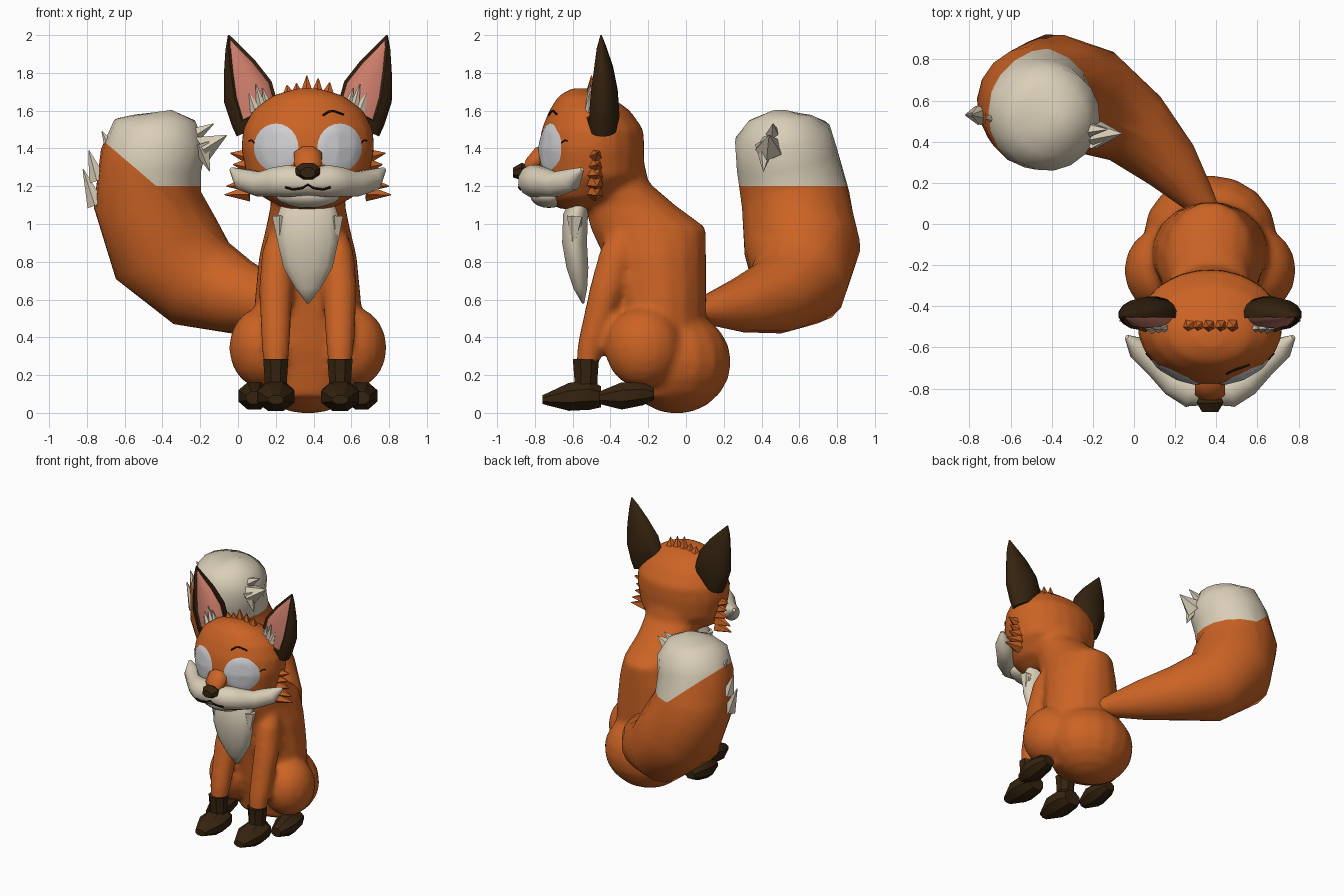
import bpy, bmesh, math
from mathutils import Vector
from mathutils.bvhtree import BVHTree

if "Cube" in bpy.data.objects:
    bpy.data.objects.remove(bpy.data.objects["Cube"], do_unlink=True)

CX = 0.37  # symmetry plane of the body
SIDES = ((-1, "right"), (1, "left"))
UP = (0, 0, 1)


def material(name, rgb):
    m = bpy.data.materials.new(name)
    m.use_nodes = True
    m.diffuse_color = (*rgb, 1)
    bsdf = m.node_tree.nodes["Principled BSDF"]
    bsdf.inputs["Base Color"].default_value = (*rgb, 1)
    bsdf.inputs["Roughness"].default_value = 0.8
    return m


ORANGE = material("orange fur", (0.60, 0.125, 0.018))
BROWN = material("dark brown fur", (0.036, 0.017, 0.005))
CREAM = material("cream fur", (0.70, 0.62, 0.48))
PINK = material("ear pink", (0.62, 0.21, 0.15))
GREY = material("eye pale grey", (0.62, 0.62, 0.64))
BLACK = material("line black", (0.012, 0.006, 0.003))


def select(obs):
    bpy.ops.object.select_all(action='DESELECT')
    for ob in obs:
        ob.select_set(True)
    bpy.context.view_layer.objects.active = obs[0]


def finish(name, bm, mats, angle=60):
    bmesh.ops.recalc_face_normals(bm, faces=bm.faces[:])
    me = bpy.data.meshes.new(name)
    bm.to_mesh(me)
    bm.free()
    for m in mats:
        me.materials.append(m)
    ob = bpy.data.objects.new(name, me)
    bpy.context.collection.objects.link(ob)
    if angle:
        select([ob])
        bpy.ops.object.shade_smooth_by_angle(angle=math.radians(angle))
    return ob


def tube_mesh(path, hint=(1, 0, 0), n=16, axis=None):
    """Loft of elliptical rings; each point is x, y, z, radius along hint, radius across."""
    bm = bmesh.new()
    pts = [Vector(p[:3]) for p in path]
    rings = []
    for i, p in enumerate(path):
        t = Vector(axis) if axis else pts[min(i + 1, len(pts) - 1)] - pts[max(i - 1, 0)]
        t.normalize()
        h = Vector(hint)
        u = (h - t * h.dot(t)).normalized()
        v = t.cross(u)
        ra, rb = p[3], p[-1]
        angles = [2 * math.pi * (k + 0.5) / n for k in range(n)]
        rings.append([bm.verts.new(pts[i] + u * ra * math.cos(a) + v * rb * math.sin(a))
                      for a in angles])
    for a, b in zip(rings, rings[1:]):
        for k in range(n):
            bm.faces.new((a[k], a[(k + 1) % n], b[(k + 1) % n], b[k]))
    bm.faces.new(rings[0])
    bm.faces.new(rings[-1])
    return bm


def tube(name, path, mat, hint=(1, 0, 0), n=16, angle=60, axis=None):
    return finish(name, tube_mesh(path, hint, n, axis), [mat], angle)


def stack(name, rings, mat, n=16):
    """Horizontal rings on the symmetry plane: height, y, half width, half depth."""
    return tube(name, [(CX, y, z, rx, ry) for z, y, rx, ry in rings], mat, n=n, axis=UP)


def ball(name, c, r, mat):
    bm = bmesh.new()
    bmesh.ops.create_uvsphere(bm, u_segments=16, v_segments=10, radius=1)
    bmesh.ops.scale(bm, vec=r, verts=bm.verts)
    bmesh.ops.translate(bm, vec=c, verts=bm.verts)
    return finish(name, bm, [mat])


def spike(name, base, tip, r, mat):
    return tube(name, [(*base, r), (*tip, 0.003)], mat, (0.1, 1, 0.2), 5, 0)


def surface(ob):
    tree = BVHTree.FromPolygons([v.co for v in ob.data.vertices],
                                [p.vertices[:] for p in ob.data.polygons])

    def hit(x, z, lift=0.008):
        p = tree.ray_cast(Vector((x, -3, z)), Vector((0, 1, 0)))[0]
        return (x, (p.y if p else -0.6) - lift, z)
    return hit


# Torso, pelvis and head
body = [stack("body", (
    (0.08, -0.12, 0.24, 0.18), (0.35, -0.13, 0.29, 0.235), (0.6, -0.145, 0.285, 0.255),
    (0.83, -0.165, 0.262, 0.275), (0.98, -0.2, 0.225, 0.31), (1.1, -0.295, 0.2, 0.24),
    (1.22, -0.38, 0.21, 0.185), (1.4, -0.41, 0.24, 0.175)), ORANGE)]
body.append(ball("pelvis", (CX, -0.05, 0.27), (0.325, 0.29, 0.275), ORANGE))
head = stack("head", (
    (1.08, -0.58, 0.12, 0.10), (1.14, -0.54, 0.24, 0.21), (1.25, -0.50, 0.325, 0.275),
    (1.4, -0.50, 0.355, 0.282), (1.5, -0.495, 0.347, 0.272), (1.6, -0.51, 0.295, 0.216),
    (1.68, -0.54, 0.19, 0.135), (1.718, -0.56, 0.06, 0.045)), ORANGE, 20)
face = surface(head)
body.append(head)

# Muzzle sweeping from cheek tip to cheek tip, with two full lobes in front
half = ((0.405, -0.55, 1.29, 0.012), (0.345, -0.605, 1.235, 0.06), (0.25, -0.69, 1.21, 0.068),
        (0.17, -0.765, 1.222, 0.08), (0.1, -0.805, 1.228, 0.088))
row = [(CX - d, y, z, r) for d, y, z, r in half] + [(CX, -0.81, 1.222, 0.072)]
row += [(CX + d, y, z, r) for d, y, z, r in reversed(half)]
lip = surface(tube("muzzle", row, CREAM, (0, 0, 1), 12))
ball("chin", (CX, -0.725, 1.15), (0.17, 0.1, 0.065), CREAM)
tube("snout_bridge", [(CX, -0.71, 1.4, 0.045, 0.03), (CX, -0.765, 1.365, 0.08, 0.055),
                      (CX, -0.82, 1.315, 0.078, 0.042), (CX, -0.85, 1.28, 0.045, 0.02)],
     ORANGE, n=8)
tube("nose", [(CX, -0.83, 1.275, 0.052, 0.035), (CX, -0.87, 1.278, 0.07, 0.05),
              (CX, -0.915, 1.272, 0.042, 0.028)], BROWN, n=8, angle=30, axis=(0, -1, 0))
mouth = ((-0.12, 1.195), (-0.08, 1.183), (-0.03, 1.19), (0, 1.21),
         (0.03, 1.19), (0.08, 1.183), (0.12, 1.195))
tube("mouth_line", [(*lip(CX + d, z, 0.002), 0.007) for d, z in mouth], BLACK, UP, 5)


# Eyes: thin discs laid over the face
def eye(name, cx, cz, rx, rz):
    bm = bmesh.new()
    n, steps = 24, 5
    last = None
    for j in range(steps + 1):
        f = max(j / steps, 0.02)
        lift = 0.009 if j < steps else 0.002
        ring = []
        for k in range(n):
            a = 2 * math.pi * k / n
            ring.append(bm.verts.new(face(cx + rx * f * math.cos(a),
                                          cz + rz * f * math.sin(a), lift)))
        if last:
            for k in range(n):
                bm.faces.new((last[k], last[(k + 1) % n], ring[(k + 1) % n], ring[k]))
        else:
            bm.faces.new(ring)
        last = ring
    ob = finish(name, bm, [GREY])
    if ob.data.polygons[0].normal.y > 0:
        ob.data.flip_normals()


for s, side in SIDES:
    eye(side + "_eye", CX + s * 0.168, 1.405, 0.118, 0.127)
    lash = [(0.285, 1.43), (0.3, 1.445), (0.312, 1.44)]
    tube(side + "_lash", [(*face(CX + s * d, z, 0.003), 0.004) for d, z in lash],
         BLACK, UP, 5)
brow = [(0.08, 1.575), (0.11, 1.595), (0.135, 1.6), (0.19, 1.58)]
tube("left_brow", [(*face(CX + d, z, 0.003), 0.006) for d, z in brow], BLACK, UP, 5)

for s, side in SIDES:
    # Ear, opening forward and inward with a sunken pink lining
    bm = tube_mesh([(CX + s * d, y, z, ra, rb) for d, y, z, ra, rb in (
        (0.305, -0.44, 1.495, 0.08, 0.07), (0.28, -0.44, 1.575, 0.137, 0.089),
        (0.318, -0.44, 1.7, 0.14, 0.08), (0.362, -0.442, 1.83, 0.092, 0.056),
        (0.402, -0.45, 1.94, 0.038, 0.027), (0.42, -0.45, 2.0, 0.004, 0.004))],
        n=16, axis=(s * 0.4, 0, 0.92))
    bmesh.ops.recalc_face_normals(bm, faces=bm.faces[:])
    opening = Vector((-s * 0.42, -0.91, 0))
    lining = [f for f in bm.faces
              if f.normal.dot(opening) > 0.6 and f.calc_center_median().z > 1.58]
    bmesh.ops.inset_region(bm, faces=lining, thickness=0.008, depth=-0.015)
    for f in lining:
        f.material_index = 1
    finish(side + "_ear", bm, [BROWN, PINK], 40)
    for i, (d, z, h) in enumerate(((0.205, 1.6, 0.12), (0.24, 1.6, 0.14), (0.275, 1.6, 0.09))):
        spike(f"{side}_ear_tuft_{i}", (CX + s * d, -0.505, z),
              (CX + s * (d + 0.035), -0.51, z + h), 0.032, CREAM)

    # Cheek fur
    for i, (z, tip_z, d) in enumerate(((1.36, 1.375, 0.41), (1.31, 1.315, 0.395),
                                       (1.265, 1.26, 0.405), (1.215, 1.2, 0.43),
                                       (1.165, 1.155, 0.44))):
        spike(f"{side}_cheek_fur_{i}", (CX + s * 0.31, -0.48, z),
              (CX + s * d, -0.47, tip_z), 0.046, ORANGE)

    # Haunch and hind foot
    body.append(ball(side + "_haunch", (CX + s * 0.24, -0.225, 0.345),
                     (0.178, 0.205, 0.215), ORANGE))
    x = CX + s * 0.285
    tube(side + "_hind_foot", [(x, -0.17, 0.1, 0.045, 0.035), (x, -0.23, 0.1, 0.075, 0.065),
                               (x, -0.34, 0.09, 0.09, 0.078), (x, -0.46, 0.08, 0.045, 0.035)],
         BROWN, n=8, angle=30, axis=(0, -1, 0))

    # Front leg, sock and paw
    x = CX + s * 0.17
    body.append(tube(side + "_front_leg", [
        (x, -0.53, 0.22, 0.06, 0.055), (x, -0.505, 0.36, 0.077, 0.07),
        (x, -0.42, 0.65, 0.092, 0.092), (x - s * 0.01, -0.36, 0.84, 0.085, 0.1),
        (x - s * 0.03, -0.31, 0.97, 0.06, 0.06)], ORANGE, n=12))
    tube(side + "_sock", [(x, -0.53, 0.08, 0.066, 0.068), (x, -0.53, 0.18, 0.064, 0.066),
                          (x, -0.53, 0.285, 0.072, 0.075)], BROWN, n=8, angle=30, axis=UP)
    tube(side + "_front_paw", [(x, -0.45, 0.085, 0.07, 0.06), (x, -0.51, 0.095, 0.1, 0.085),
                               (x, -0.62, 0.085, 0.108, 0.08), (x, -0.76, 0.07, 0.045, 0.025)],
         BROWN, n=8, angle=30, axis=(0, -1, 0))

    # Bib side tufts
    for i, (d, z) in enumerate(((0.12, 1.01), (0.145, 1.04))):
        spike(f"{side}_bib_tuft_{i}", (CX + s * d, -0.585, z),
              (CX + s * (d + 0.005), -0.6, z - 0.17), 0.046, CREAM)

# Fuse the body into one smooth skin
select(body)
bpy.ops.object.join()
remesh = body[0].modifiers.new("fuse", 'REMESH')
remesh.mode = 'VOXEL'
remesh.voxel_size = 0.022
remesh.use_smooth_shade = True
smooth = body[0].modifiers.new("soften", 'SMOOTH')
smooth.iterations = 5

# Chest bib
stack("chest_bib", (
    (1.12, -0.56, 0.14, 0.06), (1.05, -0.585, 0.165, 0.068), (0.9, -0.59, 0.165, 0.068),
    (0.77, -0.575, 0.135, 0.06), (0.66, -0.56, 0.07, 0.038), (0.58, -0.545, 0.006, 0.006)),
      CREAM, 12)

# Crest on top of the head
for i, (d, h) in enumerate(((-0.1, 1.735), (-0.055, 1.745), (-0.005, 1.785),
                            (0.05, 1.77), (0.105, 1.75))):
    spike(f"crest_{i}", (CX + d, -0.495, 1.675), (CX + d * 1.1, -0.5, h), 0.042, ORANGE)

# Tail, cut so that its tip is cream
bm = tube_mesh([(0.38, 0.04, 0.54, 0.05), (0.3, 0.14, 0.55, 0.09), (0.18, 0.29, 0.57, 0.145),
                (0.0, 0.47, 0.615, 0.2), (-0.2, 0.595, 0.69, 0.262), (-0.385, 0.615, 0.875, 0.31),
                (-0.48, 0.58, 1.13, 0.288), (-0.46, 0.535, 1.34, 0.272),
                (-0.41, 0.51, 1.48, 0.255), (-0.395, 0.5, 1.56, 0.17),
                (-0.4, 0.5, 1.597, 0.05)], (1, 1, 0), 18)
cuts = [(Vector((0, 0, 1.2)), Vector((0, 0, 1))),
        (Vector((-0.42, 0, 1.19)), Vector((0.65, 0, 0.76)))]
for co, no in cuts:
    bmesh.ops.bisect_plane(bm, geom=bm.verts[:] + bm.edges[:] + bm.faces[:],
                           plane_co=co, plane_no=no)
for f in bm.faces:
    c = f.calc_center_median()
    f.material_index = int(all((c - co).dot(no) > 0 for co, no in cuts))
finish("tail", bm, [ORANGE, CREAM])

# Tail tufts
for i, (base, tip, r) in enumerate((
        ((-0.65, 0.52, 1.36), (-0.72, 0.51, 1.49), 0.05),
        ((-0.74, 0.53, 1.23), (-0.79, 0.53, 1.39), 0.05),
        ((-0.75, 0.53, 1.1), (-0.82, 0.53, 1.29), 0.05),
        ((-0.19, 0.44, 1.4), (-0.06, 0.44, 1.47), 0.075),
        ((-0.2, 0.42, 1.42), (-0.15, 0.41, 1.28), 0.055),
        ((-0.25, 0.46, 1.46), (-0.13, 0.46, 1.53), 0.05))):
    spike(f"tail_tuft_{i}", base, tip, r, CREAM)
